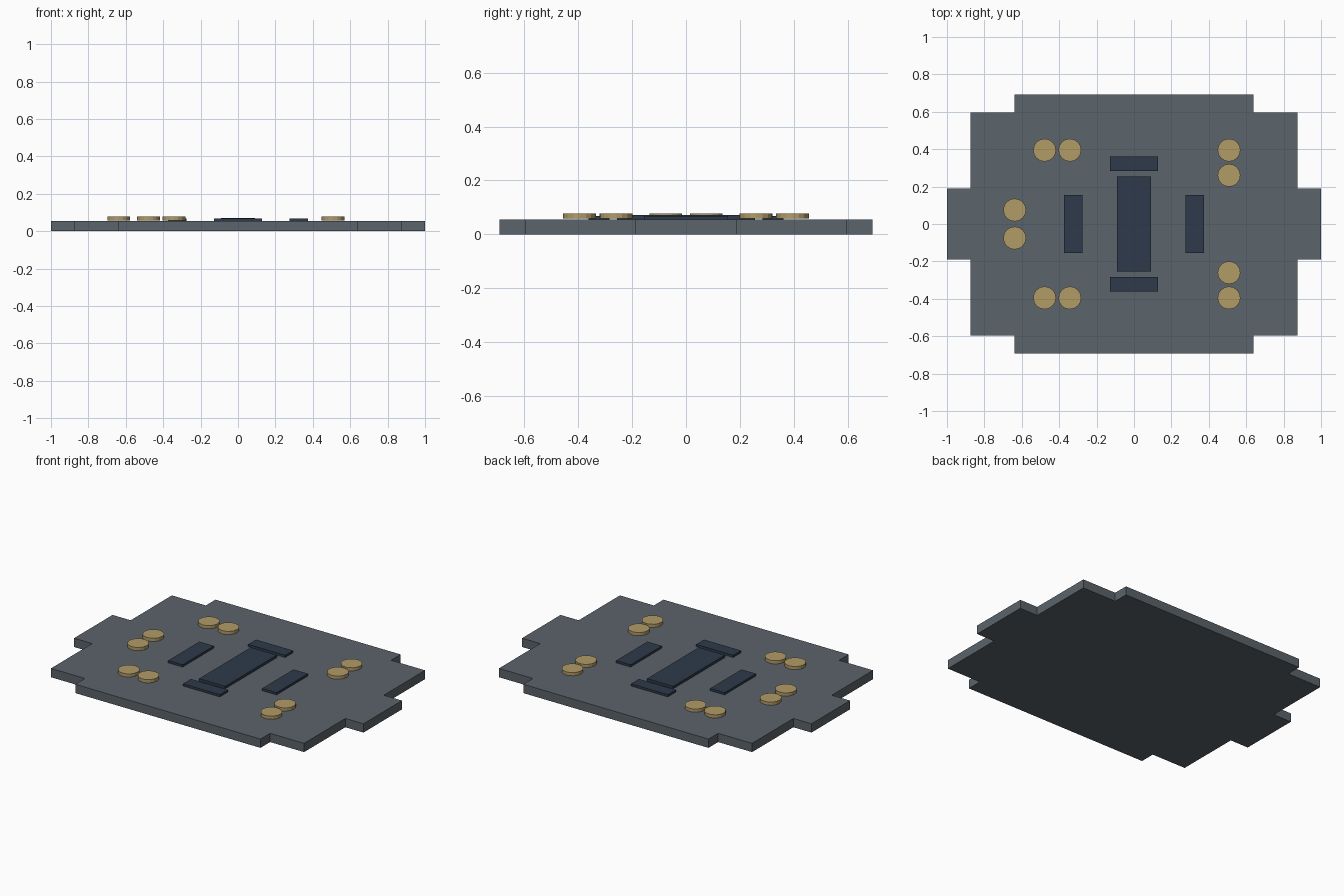
import bpy
import bmesh

cube = bpy.data.objects.get("Cube")
if cube:
    bpy.data.objects.remove(cube, do_unlink=True)


def make_material(name, rgb):
    mat = bpy.data.materials.new(name)
    mat.use_nodes = True
    colour = (*rgb, 1)
    mat.diffuse_color = colour
    bsdf = mat.node_tree.nodes["Principled BSDF"]
    bsdf.inputs["Base Color"].default_value = colour
    bsdf.inputs["Roughness"].default_value = 0.8
    return mat


slate = make_material("slate grey", (0.104, 0.125, 0.145))
navy = make_material("dark navy", (0.027, 0.042, 0.069))
brass = make_material("pale brass", (0.445, 0.332, 0.136))


def finish(name, bm, mat):
    bmesh.ops.recalc_face_normals(bm, faces=bm.faces)
    mesh = bpy.data.meshes.new(name)
    bm.to_mesh(mesh)
    bm.free()
    mesh.materials.append(mat)
    obj = bpy.data.objects.new(name, mesh)
    bpy.context.collection.objects.link(obj)
    return obj


def prism(name, outline, bottom, top, mat):
    bm = bmesh.new()
    face = bm.faces.new([bm.verts.new((x, y, bottom)) for x, y in outline])
    result = bmesh.ops.extrude_face_region(bm, geom=[face])
    moved = [v for v in result["geom"] if isinstance(v, bmesh.types.BMVert)]
    bmesh.ops.translate(bm, verts=moved, vec=(0, 0, top - bottom))
    return finish(name, bm, mat)


def plate(name, x, y, width, depth, top):
    w, d = width / 2, depth / 2
    outline = [(x - w, y - d), (x + w, y - d), (x + w, y + d), (x - w, y + d)]
    return prism(name, outline, 0.002, top, navy)


def disc(name, x, y):
    bm = bmesh.new()
    bmesh.ops.create_cone(bm, cap_ends=True, segments=16,
                          radius1=0.061, radius2=0.061, depth=0.02)
    bmesh.ops.translate(bm, verts=bm.verts, vec=(x, y, 0.068))
    return finish(name, bm, brass)


# Stepped floor slab: one quarter profile mirrored around both axes
quarter = [(1, 0.19), (0.875, 0.19), (0.875, 0.597), (0.64, 0.597), (0.64, 0.692)]
half = quarter + [(-x, y) for x, y in reversed(quarter)]
prism("floor_slab", half + [(x, -y) for x, y in reversed(half)], 0, 0.055, slate)

# Dark inlaid plates
plate("centre_plate", 0, 0, 0.18, 0.51, 0.071)
for side, sign in (("left", 1), ("right", -1)):
    plate(f"{side}_plate", sign * 0.325, 0, 0.1, 0.31, 0.069)
for end, sign in (("front", -1), ("back", 1)):
    plate(f"{end}_plate", 0, sign * 0.322, 0.255, 0.078, 0.069)

# Paired round markers, mirrored front to back
for end, sign in (("front", -1), ("back", 1)):
    disc(f"{end}_right_outer_disc", -0.478, sign * 0.395)
    disc(f"{end}_right_inner_disc", -0.343, sign * 0.395)
    disc(f"{end}_left_outer_disc", 0.508, sign * 0.395)
    disc(f"{end}_left_inner_disc", 0.508, sign * 0.26)
    disc(f"{end}_side_disc", -0.638, sign * 0.075)
